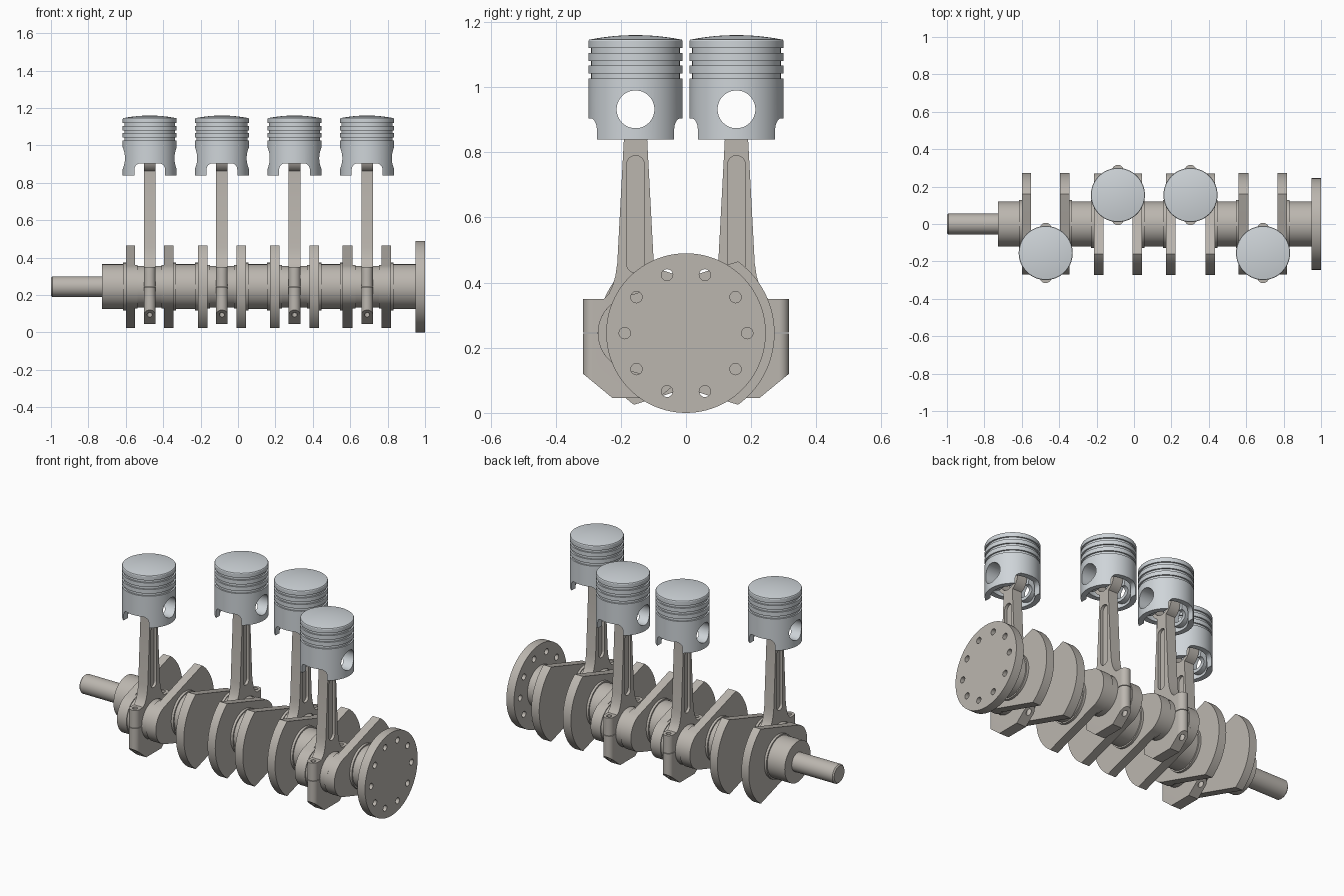
import bpy, bmesh
from math import cos, sin, pi, radians, sqrt, atan2

if "Cube" in bpy.data.objects:
    bpy.data.objects.remove(bpy.data.objects["Cube"])

ZC = 0.245            # crank axis height
THROW = 0.155         # crank pin offset
PIN_Z = 0.932         # piston pin height
CYLS = [(-0.472, -1), (-0.086, 1), (0.302, 1), (0.690, -1)]   # x, side of throw


def material(name, col):
    m = bpy.data.materials.new(name)
    m.diffuse_color = (*col, 1)
    m.use_nodes = True
    m.node_tree.nodes["Principled BSDF"].inputs["Base Color"].default_value = m.diffuse_color
    return m


STEEL = material("warm_steel", (0.50, 0.47, 0.43))
ALLOY = material("pale_alloy", (0.62, 0.66, 0.69))


def place(a, b, h, axis):
    return {"X": (h, a, b), "Y": (a, h, b), "Z": (a, b, h)}[axis]


def finish(name, bm, mat):
    bmesh.ops.recalc_face_normals(bm, faces=bm.faces)
    me = bpy.data.meshes.new(name)
    bm.to_mesh(me)
    bm.free()
    me.materials.append(mat)
    ob = bpy.data.objects.new(name, me)
    bpy.context.collection.objects.link(ob)
    return ob


def prism(name, pts, h0, h1, axis="X", mat=STEEL):
    """Extrude a closed 2D outline along an axis."""
    bm = bmesh.new()
    lo = [bm.verts.new(place(a, b, h0, axis)) for a, b in pts]
    hi = [bm.verts.new(place(a, b, h1, axis)) for a, b in pts]
    bm.faces.new(lo)
    bm.faces.new(hi)
    n = len(pts)
    for i in range(n):
        j = (i + 1) % n
        bm.faces.new((lo[i], lo[j], hi[j], hi[i]))
    return finish(name, bm, mat)


def lathe(name, prof, axis="X", c=(0, 0), seg=64, mat=STEEL):
    """Revolve (radius, height) points; both ends are capped."""
    bm = bmesh.new()
    rings = [[bm.verts.new(place(c[0] + r * cos(2 * pi * i / seg), c[1] + r * sin(2 * pi * i / seg), h, axis))
              for i in range(seg)] for r, h in prof]
    for p, q in zip(rings, rings[1:]):
        for i in range(seg):
            j = (i + 1) % seg
            bm.faces.new((p[i], p[j], q[j], q[i]))
    bm.faces.new(rings[0])
    bm.faces.new(rings[-1])
    return finish(name, bm, mat)


def cyl(name, r, h0, h1, axis="X", c=(0, 0), seg=64, mat=STEEL):
    return lathe(name, [(r, h0), (r, h1)], axis, c, seg, mat)


def boolean(ob, op, *tools):
    for t in tools:
        md = ob.modifiers.new("cut", "BOOLEAN")
        md.operation, md.solver, md.object = op, "EXACT", t
        bpy.context.view_layer.objects.active = ob
        bpy.ops.object.modifier_apply(modifier=md.name)
        bpy.data.objects.remove(t)


def arc(cx, cy, r, a0, a1, n=16):
    return [(cx + r * cos(radians(a0 + (a1 - a0) * i / n)),
             cy + r * sin(radians(a0 + (a1 - a0) * i / n))) for i in range(n + 1)]


# crank snout and main journals
lathe("snout", [(0.048, -1), (0.055, -0.993), (0.055, -0.72)], c=(0, ZC))
WEBS = [(-0.60, -0.552), (-0.395, -0.346), (-0.215, -0.163), (-0.008, 0.042),
        (0.17, 0.222), (0.382, 0.432), (0.56, 0.613), (0.767, 0.818)]
mains = [(-0.728, -0.60), (-0.346, -0.215), (0.042, 0.17), (0.432, 0.56), (0.818, 0.952)]
for k, (a, b) in enumerate(mains):
    e, w, R = 0.002, 0.014, 0.128
    prof = [(0.12, a)] if k == 0 else [(R, a - e), (R, a + w), (0.12, a + w)]
    prof += [(0.12, b + e)] if k == 4 else [(0.12, b - w), (R, b - w), (R, b + e)]
    lathe("main_journal", prof, c=(0, ZC))

# output flange with bolt circle
flange = cyl("flange", 0.245, 0.95, 1.0, c=(0, ZC), seg=96)
for i in range(10):
    a = 2 * pi * i / 10
    boolean(flange, "DIFFERENCE",
            cyl("hole", 0.0175, 0.9, 1.05, c=(0.188 * cos(a), ZC + 0.188 * sin(a)), seg=24))

# counterweighted webs: big arc opposite the pin, tangent sides, round pin end
R_CW, R_PIN = 0.272, 0.116
corner = 54
cy, cz = R_CW * cos(radians(corner)), R_CW * sin(radians(corner))
d = sqrt((cy + THROW) ** 2 + cz ** 2)
t = math_t = atan2(cz, cy + THROW) * 180 / pi + 90 - atan2(R_PIN, sqrt(d * d - R_PIN ** 2)) * 180 / pi
outline = arc(0, 0, R_CW, -corner, corner, 28) + arc(-THROW, 0, R_PIN, t, 360 - t, 28)
for i, (a, b) in enumerate(WEBS):
    s = -CYLS[i // 2][1]
    prism("crank_web", [(s * y, ZC + z) for y, z in outline], a, b)

# crank pins with end collars
for k, (x, s) in enumerate(CYLS):
    a, b = WEBS[2 * k][1] - 0.002, WEBS[2 * k + 1][0] + 0.002
    w = 0.016
    lathe("crank_pin", [(0.116, a), (0.116, a + w), (0.111, a + w), (0.111, b - w), (0.116, b - w), (0.116, b)],
          c=(s * THROW, ZC))

# connecting rod: side outline intersected with a round-ended footprint
half = [(0.07, 0.045), (0.161, 0.12), (0.161, 0.35), (0.098, 0.35), (0.082, 0.366),
        (0.07, 0.392), (0.062, 0.42), (0.056, 0.46), (0.036, 0.835)]
a_neck = -62
eye = arc(0, PIN_Z, 0.078, a_neck, 180 - a_neck, 40)
rod = prism("connecting_rod", half + eye + [(-y, z) for y, z in reversed(half)], -0.031, 0.031)
foot = arc(0, 0.130, 0.0311, 0, 180, 20) + arc(0, -0.130, 0.0311, 180, 360, 20)
boolean(rod, "INTERSECT", prism("footprint", foot, 0, 1.2, "Z"))
boolean(rod, "DIFFERENCE",
        cyl("big_bore", 0.112, -0.1, 0.1, c=(0, ZC)),
        cyl("small_bore", 0.058, -0.1, 0.1, c=(0, PIN_Z)))
pocket = arc(0, 0.763, 0.027, 0, 180, 16) + arc(0, 0.457, 0.027, 180, 360, 16)
for s in (-1, 1):
    boolean(rod, "DIFFERENCE",
            prism("pocket", pocket, s * 0.015, s * 0.05),
            cyl("bolt_hole", 0.014, 0, 0.4, "Z", (0, s * 0.130), 24),
            prism("split", [(s * 0.1, 0.2435), (s * 0.2, 0.2435), (s * 0.2, 0.2465), (s * 0.1, 0.2465)], -0.05, 0.05))

# piston: domed crown, three ring grooves, hollow skirt
R, G = 0.1445, 0.136
prof = [(R, 0.84)]
for z0, z1 in ((1.027, 1.042), (1.066, 1.081), (1.105, 1.120)):
    prof += [(R, z0), (G, z0), (G, z1), (R, z1)]
prof += [(R, 1.142), (0.142, 1.146)]
prof += [(0.142 * f, 1.146 + 0.014 * (1 - f * f)) for f in (0.85, 0.7, 0.5, 0.3, 0.1)]
piston = lathe("piston", prof, "Z", seg=80, mat=ALLOY)
boolean(piston, "DIFFERENCE", lathe("cavity", [(0.115, 0.8), (0.115, 0.99), (0.095, 1.02)], "Z", mat=ALLOY))
for s in (-1, 1):
    boolean(piston, "UNION", cyl("pin_boss", 0.077, s * 0.045, s * 0.1185, c=(0, PIN_Z), mat=ALLOY))
boolean(piston, "DIFFERENCE", cyl("pin_bore", 0.058, -0.3, 0.3, c=(0, PIN_Z), mat=ALLOY))
arch = [(0.082, 0.8), (0.082, 0.872)] + arc(0.050, 0.872, 0.032, 0, 90, 10)
boolean(piston, "DIFFERENCE",
        prism("skirt_arch", arch + [(-x, z) for x, z in reversed(arch)], -0.3, 0.3, "Y", ALLOY))

# smooth shading with sharp edges, then repeat rod and piston per cylinder
for ob in list(bpy.data.objects):
    bpy.ops.object.select_all(action="DESELECT")
    ob.select_set(True)
    bpy.context.view_layer.objects.active = ob
    bpy.ops.object.shade_smooth_by_angle(angle=radians(30))
for part in (rod, piston):
    for k, (x, s) in enumerate(CYLS):
        ob = part if k == 0 else part.copy()
        if k:
            bpy.context.collection.objects.link(ob)
        ob.location = (x, s * THROW, 0)
